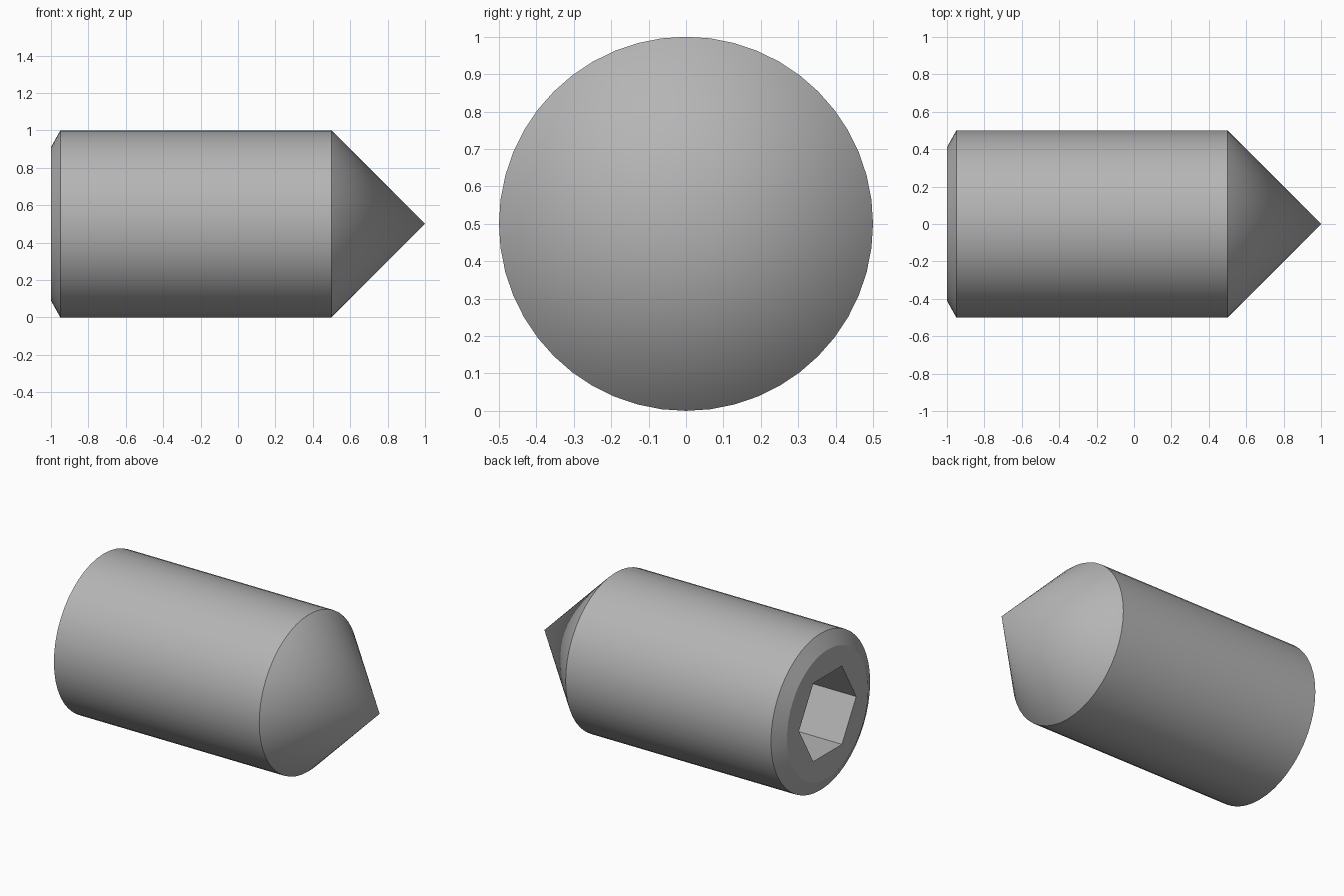
import bpy, bmesh, math

if "Cube" in bpy.data.objects:
    bpy.data.objects.remove(bpy.data.objects["Cube"])

SEGMENTS = 48            # multiple of 12 so hexagon corners fall on vertices
RADIUS, AXIS_Z = 0.5, 0.5
FLAT = 0.25              # half the hexagon's width across flats
SOCKET_DEPTH = 0.58


def circle(r):
    return lambda a: r


def hexagon(a):
    # corners point along +y and -y
    return FLAT / math.cos(a % (math.pi / 3) - math.pi / 6)


bm = bmesh.new()


def ring(x, radius_at):
    verts = []
    for i in range(SEGMENTS):
        a = 2 * math.pi * i / SEGMENTS
        r = radius_at(a)
        verts.append(bm.verts.new((x, r * math.cos(a), AXIS_Z + r * math.sin(a))))
    return verts


# socket floor, socket rim, chamfered end, shank, start of the cone
rings = [
    ring(-1 + SOCKET_DEPTH, hexagon),
    ring(-1, hexagon),
    ring(-1, circle(0.41)),
    ring(-0.95, circle(RADIUS)),
    ring(0.5, circle(RADIUS)),
]
for a, b in zip(rings, rings[1:]):
    for i in range(SEGMENTS):
        j = (i + 1) % SEGMENTS
        bm.faces.new((a[i], a[j], b[j], b[i]))

# flat socket floor and pointed tip
bm.faces.new(rings[0])
tip = bm.verts.new((1, 0, AXIS_Z))
for i in range(SEGMENTS):
    bm.faces.new((rings[-1][i], rings[-1][(i + 1) % SEGMENTS], tip))

bmesh.ops.recalc_face_normals(bm, faces=bm.faces)
mesh = bpy.data.meshes.new("set_screw")
bm.to_mesh(mesh)
bm.free()

# dark grey steel
steel = bpy.data.materials.new("steel")
steel.diffuse_color = (0.46, 0.46, 0.46, 1)
steel.use_nodes = True
steel.node_tree.nodes["Principled BSDF"].inputs["Base Color"].default_value = steel.diffuse_color
mesh.materials.append(steel)

screw = bpy.data.objects.new("set_screw", mesh)
bpy.context.collection.objects.link(screw)
bpy.context.view_layer.objects.active = screw
screw.select_set(True)
bpy.ops.object.shade_smooth_by_angle(angle=math.radians(25))
